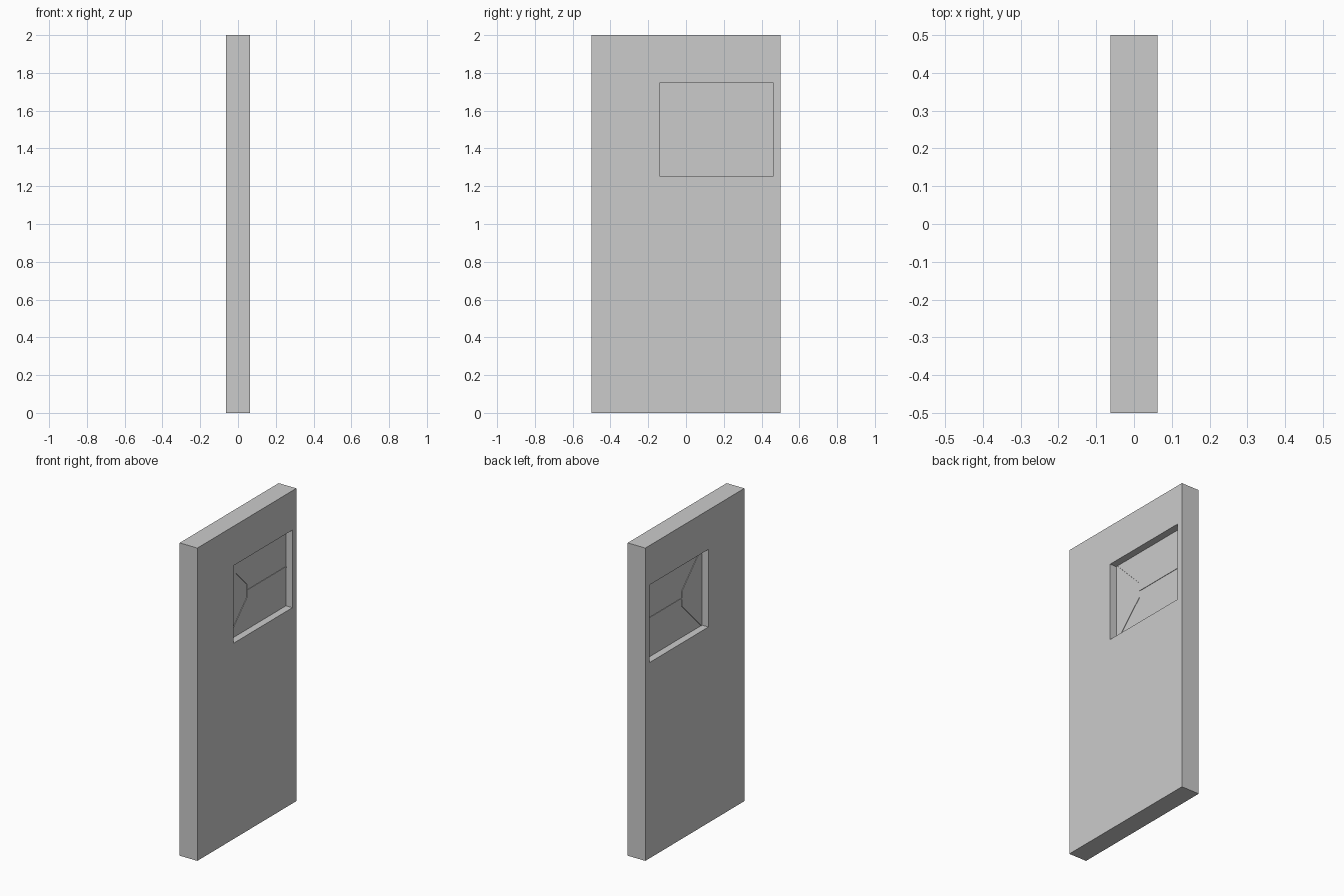
import bpy, math
from mathutils import Vector

if "Cube" in bpy.data.objects:
    bpy.data.objects.remove(bpy.data.objects["Cube"])

THICK = 0.125
Y0, Y1, Z0, Z1 = -0.137, 0.46, 1.252, 1.748   # window opening
PANE = 0.034


def box(name, center, size, angle=0.0):
    bpy.ops.mesh.primitive_cube_add(size=1, location=center)
    ob = bpy.context.object
    ob.name = name
    ob.scale = size
    bpy.ops.object.transform_apply(location=False, rotation=False, scale=True)
    ob.rotation_euler.x = angle
    return ob


wy, wz = (Y0 + Y1) / 2, (Z0 + Z1) / 2

# Door slab with a window opening cut through it
door = box("door_slab", (0, 0, 1), (THICK, 1, 2))
cutter = box("window_cutter", (0, wy, wz), (0.4, Y1 - Y0, Z1 - Z0))
cutter.hide_render = True
cut = door.modifiers.new("window_opening", 'BOOLEAN')
cut.operation = 'DIFFERENCE'
cut.solver = 'EXACT'
cut.object = cutter
bpy.context.view_layer.objects.active = door
bpy.ops.object.modifier_apply(modifier=cut.name)
bpy.data.objects.remove(cutter, do_unlink=True)

# Window pane, recessed from both faces
box("window_pane", (0, wy, wz), (PANE, Y1 - Y0, Z1 - Z0))


# Thin glazing bars standing slightly proud of the pane on both sides
def bar(name, a, b, width=0.009):
    a, b = Vector(a), Vector(b)
    d, m = b - a, (a + b) / 2
    box(name, (0, m.x, m.y), (PANE + 0.006, d.length, width),
        math.atan2(d.y, d.x))


J = 0.066
for side, s in (("upper", 1), ("lower", -1)):
    bar(f"{side}_diagonal_bar", (Y0 + 0.007, wz + s * (Z1 - wz - 0.003)),
        (J, wz + s * 0.045))
bar("vertical_bar", (J, wz - 0.047), (J, wz + 0.047))
bar("horizontal_bar", (J, wz), (Y1, wz))
